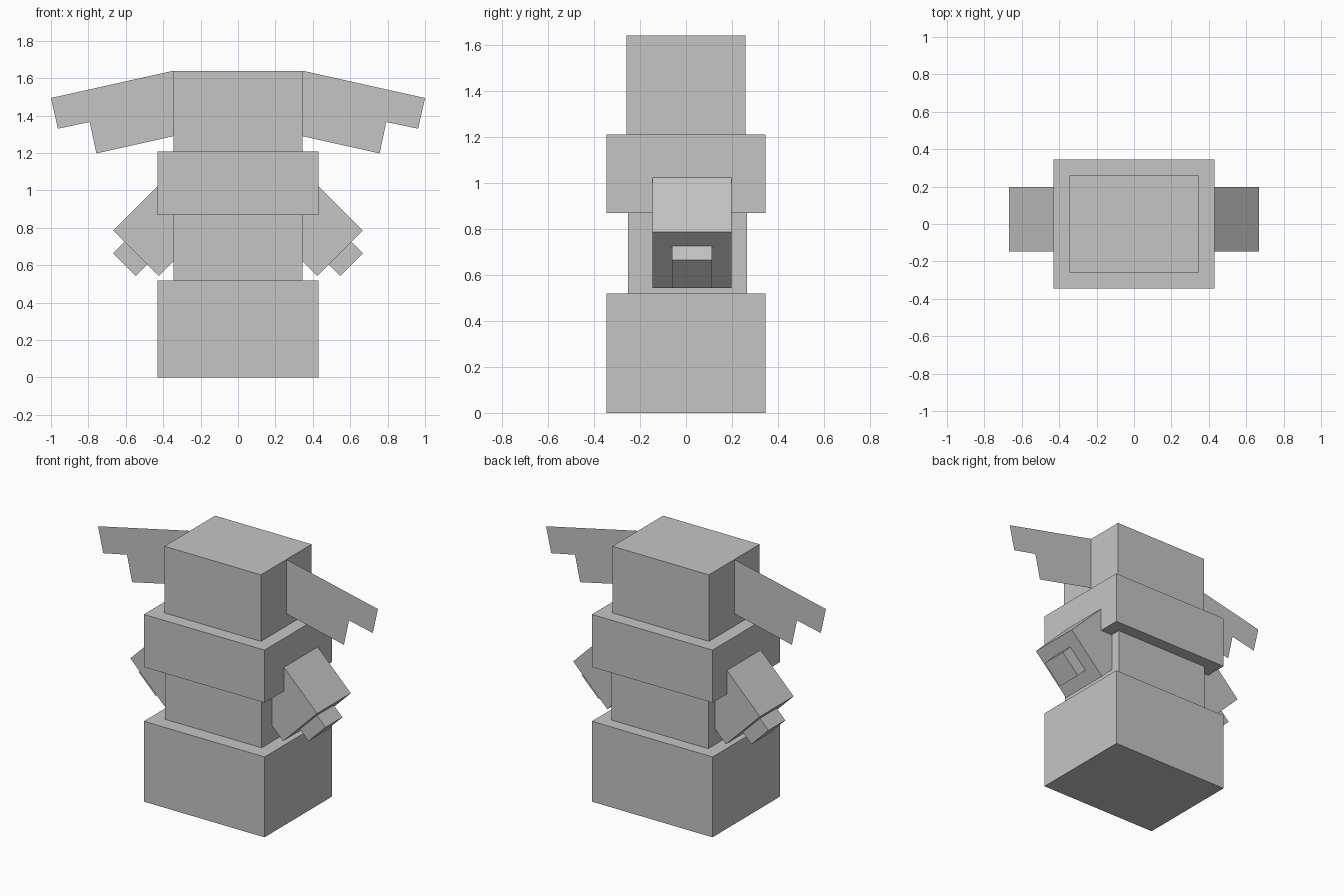
import bpy
import bmesh
from mathutils import Matrix, Vector

if "Cube" in bpy.data.objects:
    bpy.data.objects.remove(bpy.data.objects["Cube"])

grey = bpy.data.materials.new("plain grey")
grey.diffuse_color = (0.56, 0.56, 0.56, 1)
grey.use_nodes = True
grey.node_tree.nodes["Principled BSDF"].inputs["Base Color"].default_value = grey.diffuse_color


def finish(name, bm):
    mesh = bpy.data.meshes.new(name)
    bm.to_mesh(mesh)
    bm.free()
    mesh.materials.append(grey)
    obj = bpy.data.objects.new(name, mesh)
    bpy.context.collection.objects.link(obj)
    return obj


def box(name, size, centre, turn=0.0):
    """Box of a given size, turned about the y axis."""
    bm = bmesh.new()
    bmesh.ops.create_cube(bm, size=1, matrix=Matrix.Translation(centre)
                          @ Matrix.Rotation(turn, 4, 'Y')
                          @ Matrix.Diagonal((*size, 1)))
    return finish(name, bm)


# Stacked body
box("base", (0.862, 0.69, 0.519), (0, 0, 0.2595))
box("waist", (0.69, 0.517, 0.35), (0, 0.007, 0.694))
box("chest", (0.862, 0.69, 0.34), (0, 0, 1.039))
box("head", (0.69, 0.517, 0.43), (0, 0, 1.424))

EAR = [(0.345, 1.64), (1.0, 1.494), (0.963, 1.33),
       (0.793, 1.366), (0.757, 1.198), (0.345, 1.29)]
ARM_Y = 0.026
WIDTH = 0.344      # square section of the arm
LENGTH = 0.43
HAND = 0.172
HAND_LENGTH = 0.0865

for side, label in ((-1, "left"), (1, "right")):
    # Flat stepped ear, a single sheet
    bm = bmesh.new()
    bm.faces.new([bm.verts.new((side * x, 0, z)) for x, z in EAR])
    finish(label + "_ear", bm)

    # Arm pointing outward and down at 45 degrees, with a small hand on its end
    out = Vector((side, 0, -1)).normalized()
    end = Vector((side * 0.5455, ARM_Y, 0.6645))
    turn = side * 0.7853982
    box(label + "_arm", (LENGTH, WIDTH, WIDTH), end - out * LENGTH / 2, turn)
    box(label + "_hand", (HAND_LENGTH, HAND, HAND),
        end + out * HAND_LENGTH / 2, turn)
